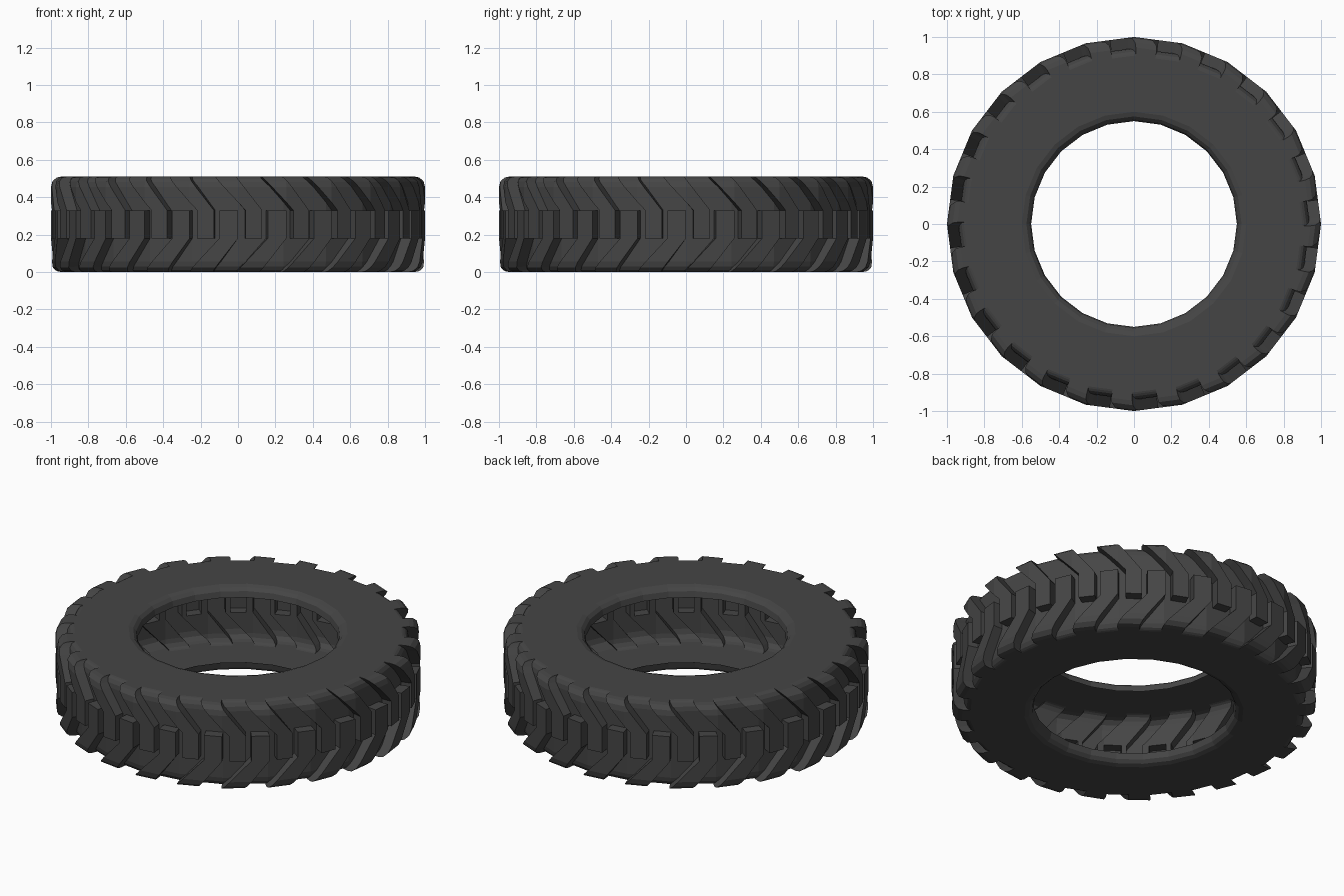
import bpy, bmesh, math
from mathutils import Vector

if "Cube" in bpy.data.objects:
    bpy.data.objects.remove(bpy.data.objects["Cube"])

N = 24          # sides of the tyre, one tread period per side
H = 0.51        # tyre width (height when lying flat)

rubber = bpy.data.materials.new("rubber")
rubber.diffuse_color = (0.06, 0.06, 0.06, 1)
rubber.use_nodes = True
rubber.node_tree.nodes["Principled BSDF"].inputs["Base Color"].default_value = rubber.diffuse_color


def bend(u, r, z):
    """Flat strip position (u in sides) to a point on the 24-gon."""
    k = math.floor(u + 1e-6)
    f = u - k
    a, b = (math.radians(-90) + math.tau * i / N for i in (k, k + 1))
    return Vector((r * (math.cos(a) * (1 - f) + math.cos(b) * f),
                   r * (math.sin(a) * (1 - f) + math.sin(b) * f), z))


def finish(name, bm):
    for v in bm.verts:
        v.co = bend(*v.co)
    bmesh.ops.remove_doubles(bm, verts=bm.verts, dist=0.0002)
    bmesh.ops.dissolve_degenerate(bm, edges=bm.edges, dist=0.0002)
    mesh = bpy.data.meshes.new(name)
    bm.to_mesh(mesh)
    bm.free()
    mesh.materials.append(rubber)
    ob = bpy.data.objects.new(name, mesh)
    bpy.context.collection.objects.link(ob)
    return ob


def face(bm, pts):
    bm.faces.new([bm.verts.new(p) for p in pts])


# Half cross-section from centre band to shoulder: lug (r, z), groove floor (r, z)
half = [((1.0, 0.33), (0.94, 0.33)),
        ((1.0, 0.455), (0.94, 0.455)),
        ((0.992, 0.485), (0.935, 0.48)),
        ((0.97, 0.505), (0.922, 0.50)),
        ((0.945, 0.51), (0.91, 0.507)),
        ((0.90, 0.51), (0.90, 0.51))]
flip = lambda p: (p[0], H - p[1])
rows = [(flip(a), flip(b)) for a, b in reversed(half)] + half
MID = len(half) - 1      # row index of the centre band

# Column edges in one period: upper lug, gap, lower lug, gap
cols = [0.155, 0.50, 0.615, 1.0]
slant = [0.65, 0.54, 0.65, 0.54]


def edge_u(i, j):
    """Column edge position at a row, swept back towards the shoulder."""
    s = max(0.0, (abs(rows[j][0][1] - H / 2) - 0.075) / 0.18)
    return i // 4 + cols[i % 4] - s * slant[i % 4]


def raised(i, j):
    kind = i % 4
    if kind == 0:
        return j >= MID      # upper lug plus its centre block
    if kind == 2:
        return j <= MID      # lower lug plus its centre block
    return False


def point(i, j, up):
    r, z = rows[j][0 if up else 1]
    return Vector((edge_u(i, j), r, z))


# Tread shell with interlocking slanted lugs
bm = bmesh.new()
for i in range(4 * N):
    for j in range(len(rows) - 1):
        h = raised(i, j)
        face(bm, [point(i, j, h), point(i + 1, j, h),
                  point(i + 1, j + 1, h), point(i, j + 1, h)])
        n = raised(i + 1, j)
        if n != h:           # side wall of a lug
            face(bm, [point(i + 1, j, h), point(i + 1, j, n),
                      point(i + 1, j + 1, n), point(i + 1, j + 1, h)])
        if j + 2 < len(rows):
            n = raised(i, j + 1)
            if n != h:       # end wall of a centre block
                face(bm, [point(i, j + 1, h), point(i + 1, j + 1, h),
                          point(i + 1, j + 1, n), point(i, j + 1, n)])
# Fold lines at the polygon corners
for k in range(-1, N + 2):
    bmesh.ops.bisect_plane(bm, geom=bm.verts[:] + bm.edges[:] + bm.faces[:],
                           dist=1e-5, plane_co=(k, 0, 0), plane_no=(1, 0, 0))
finish("tread", bm)

# Sidewalls with a turned-in bead lip around the hole
side = [(0.90, 0.51), (0.60, 0.51), (0.575, 0.502), (0.558, 0.485), (0.55, 0.45)]
for name, prof, step in (("upper_sidewall", side, 1),
                         ("lower_sidewall", [flip(p) for p in side], -1)):
    bm = bmesh.new()
    for k in range(N):
        for p, q in zip(prof, prof[1:]):
            quad = [Vector((k, *p)), Vector((k + 1, *p)),
                    Vector((k + 1, *q)), Vector((k, *q))]
            face(bm, quad[::step])
    finish(name, bm)
